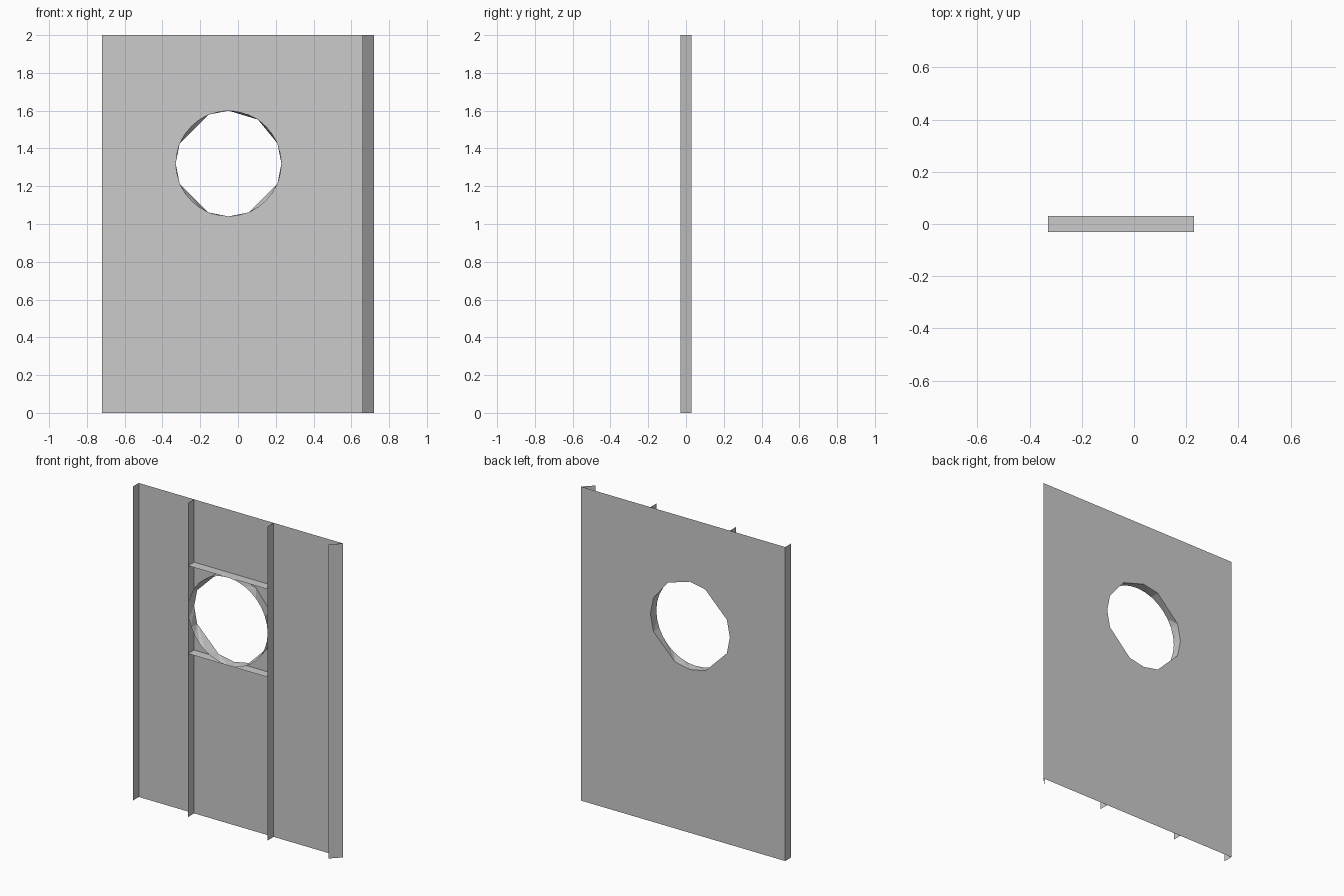
import bpy
from math import sin, cos, radians

if "Cube" in bpy.data.objects:
    bpy.data.objects.remove(bpy.data.objects["Cube"])

W, H = 0.72, 2.0            # half width, height
BACK, FRONT = 0.03, -0.03   # skin plane and free edge of the ribs
CX, CZ, R = -0.05, 1.32, 0.28
SIDES = 32
# steps of the 32-sided circle kept on the coarser rear opening
KEPT = [0, 2, 5, 8, 10, 14, 16, 18, 22, 24, 26, 30]


def make(name, verts, faces):
    mesh = bpy.data.meshes.new(name)
    mesh.from_pydata(verts, [], faces)
    mesh.validate()
    mesh.update()
    obj = bpy.data.objects.new(name, mesh)
    bpy.context.collection.objects.link(obj)
    return obj


def ring_point(step, y):
    a = radians(360 * step / SIDES)
    return (CX + R * cos(a), y, CZ + R * sin(a))


def sheet(name, a, b, c, d):
    return make(name, [a, b, c, d], [(0, 1, 2, 3)])


# Rear skin: two halves meeting above and below the opening
right_arc = [s for s in KEPT if s >= 24] + [s for s in KEPT if s <= 8]
left_arc = [s for s in KEPT if 8 <= s <= 24]
verts, faces = [], []
for side, arc in ((1, right_arc), (-1, left_arc[::-1])):
    loop = [(side * W, BACK, H), (side * W, BACK, 0), (CX, BACK, 0)]
    loop += [ring_point(s, BACK) for s in arc]
    loop += [(CX, BACK, H)]
    ids = list(range(len(verts), len(verts) + len(loop)))
    faces.append(ids if side == -1 else ids[::-1])
    verts += loop
make("skin_panel", verts, faces)

# Opening collar: round front edge fanned onto the coarse rear edge
n = len(KEPT)
verts = [ring_point(s, FRONT) for s in range(SIDES)]
verts += [ring_point(s, BACK) for s in KEPT]


def nearest(step):
    gap = lambda k: min((KEPT[k] - step) % SIDES, (step - KEPT[k]) % SIDES)
    return min(range(n), key=gap)


faces = []
for s in range(SIDES):
    t = (s + 1) % SIDES
    a, b = SIDES + nearest(s), SIDES + nearest(t)
    faces.append((s, t, a))
    if a != b:
        faces.append((t, b, a))
make("opening_collar", verts, faces)

# Vertical ribs
for name, x in (("left_edge_rib", -W), ("left_rib", CX - R), ("right_rib", CX + R)):
    sheet(name, (x, BACK, 0), (x, FRONT, 0), (x, FRONT, H), (x, BACK, H))

# Slanted right edge flange
sheet("right_edge_flange", (W, BACK, 0), (W - 0.06, FRONT, 0),
      (W - 0.06, FRONT, H), (W, BACK, H))

# Cross ribs above and below the opening
for name, z in (("lower_cross_rib", CZ - R), ("upper_cross_rib", CZ + R)):
    sheet(name, (CX - R, FRONT, z), (CX + R, FRONT, z),
          (CX + R, BACK, z), (CX - R, BACK, z))
